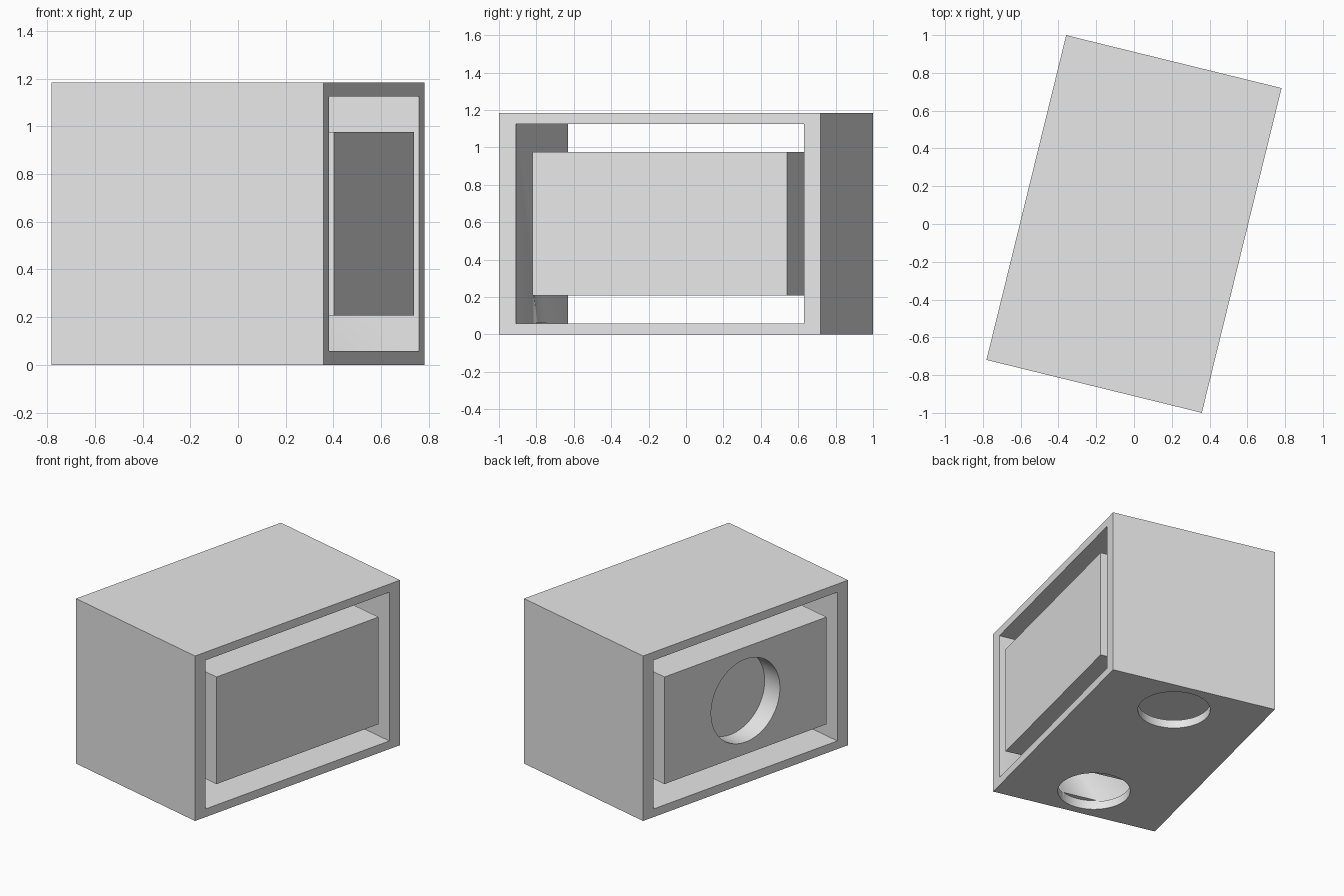
import bpy
import math
from mathutils import Matrix, Vector

cube = bpy.data.objects.get("Cube")
if cube:
    bpy.data.objects.remove(cube, do_unlink=True)

TURN = math.radians(-13.8)          # the whole model is turned about z
ROT = Matrix.Rotation(TURN, 3, 'Z')
DEPTH, LENGTH, HEIGHT = 1.174, 1.77, 1.183

grey = bpy.data.materials.new("light_grey")
grey.use_nodes = True
grey.diffuse_color = (0.8, 0.8, 0.8, 1)
grey.node_tree.nodes["Principled BSDF"].inputs["Base Color"].default_value = (0.8, 0.8, 0.8, 1)


def finish(name):
    obj = bpy.context.object
    obj.name = name
    obj.data.materials.append(grey)
    return obj


def box(name, size, z):
    bpy.ops.mesh.primitive_cube_add(size=1, location=(0, 0, z), rotation=(0, 0, TURN))
    obj = finish(name)
    obj.scale = size
    return obj


def cylinder(name, radius, length, centre, tilt=0):
    bpy.ops.mesh.primitive_cylinder_add(vertices=64, radius=radius, depth=length,
                                        location=ROT @ Vector(centre),
                                        rotation=(0, tilt, TURN))
    return finish(name)


def cut(target, cutter):
    cutter.hide_render = True
    cutter.hide_viewport = True
    mod = target.modifiers.new(cutter.name, 'BOOLEAN')
    mod.operation = 'DIFFERENCE'
    mod.solver = 'EXACT'
    mod.object = cutter


def smooth(obj):
    bpy.ops.object.select_all(action='DESELECT')
    obj.select_set(True)
    bpy.context.view_layer.objects.active = obj
    for mod in list(obj.modifiers):
        bpy.ops.object.modifier_apply(modifier=mod.name)
    bpy.ops.object.shade_smooth_by_angle(angle=math.radians(30))


# Outer casing, open on both long sides
casing = box("casing", (DEPTH, LENGTH, HEIGHT), HEIGHT / 2)
cut(casing, box("opening_cutter", (DEPTH * 2, 1.586, 1.066), HEIGHT / 2))

# Two round holes through the base
for side in (-1, 1):
    cut(casing, cylinder("base_hole_cutter", 0.236, 0.13, (0, side * 0.59, 0)))

# Floating inner block with a shallow round recess on one side
block = box("inner_block", (DEPTH, 1.40, 0.768), HEIGHT / 2)
cut(block, cylinder("recess_cutter", 0.297, 0.3, (-DEPTH / 2, 0, HEIGHT / 2), math.pi / 2))

smooth(casing)
smooth(block)
